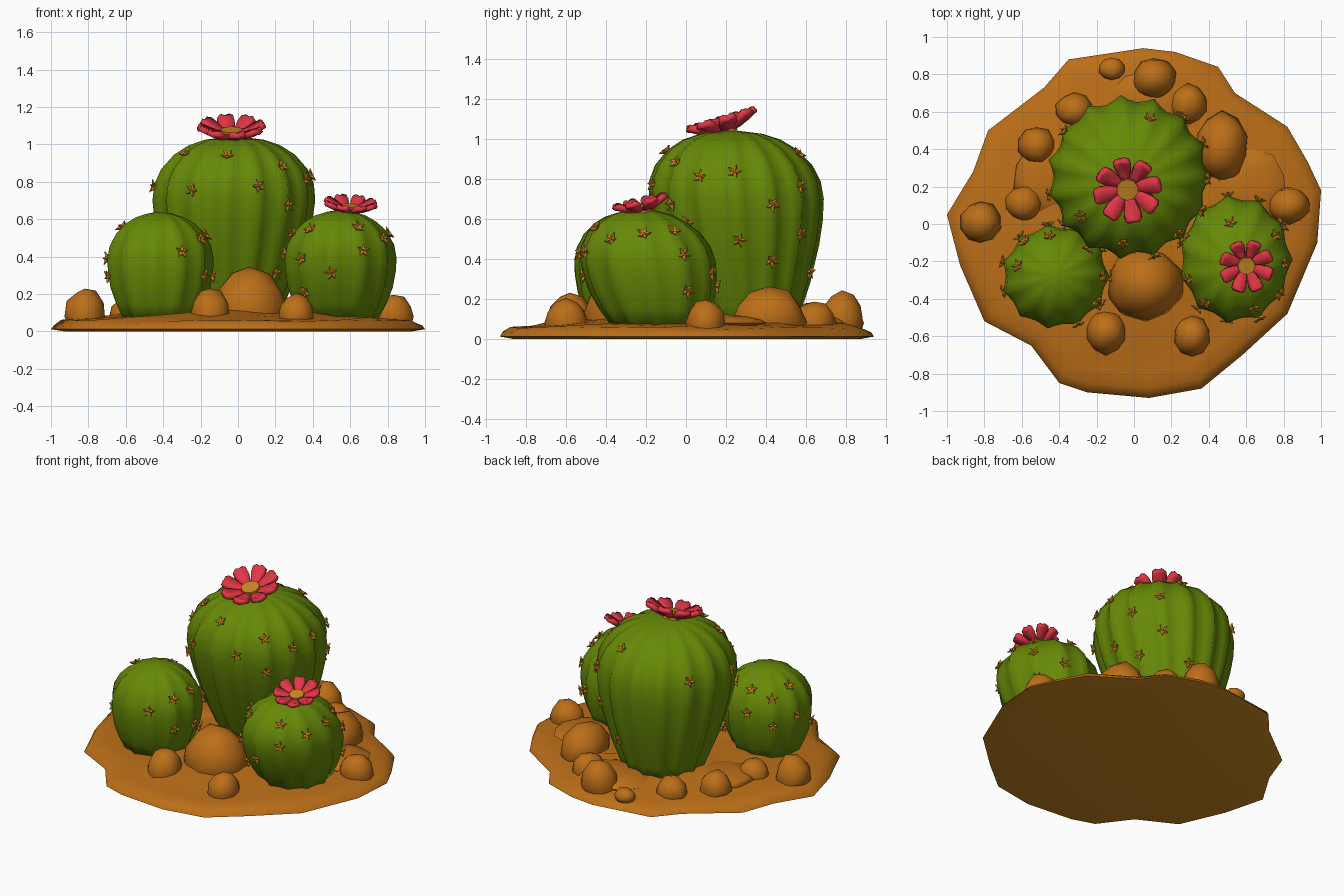
import bpy, bmesh, math, random
from math import sin, cos, pi, radians
from mathutils import Vector, Matrix

random.seed(4)
if "Cube" in bpy.data.objects:
    bpy.data.objects.remove(bpy.data.objects["Cube"])


def material(name, rgb):
    m = bpy.data.materials.new(name)
    m.use_nodes = True
    m.diffuse_color = (*rgb, 1)
    bsdf = m.node_tree.nodes["Principled BSDF"]
    bsdf.inputs["Base Color"].default_value = (*rgb, 1)
    bsdf.inputs["Roughness"].default_value = 0.9
    return m


GREEN = material("cactus green", (0.135, 0.25, 0.002))
SAND = material("desert sand", (0.5, 0.157, 0.009))
GOLD = material("thorn gold", (0.6, 0.25, 0.015))
RED = material("petal red", (0.76, 0.038, 0.06))


def finish(bm, name, mat, angle=40):
    bmesh.ops.recalc_face_normals(bm, faces=bm.faces)
    me = bpy.data.meshes.new(name)
    bm.to_mesh(me)
    bm.free()
    me.materials.append(mat)
    me.shade_smooth()
    me.set_sharp_from_angle(angle=radians(angle))
    ob = bpy.data.objects.new(name, me)
    bpy.context.collection.objects.link(ob)
    return ob


def loft(bm, rings, top):
    """Skin closed rings of points, with a fan on top and a cap below."""
    vs = [[bm.verts.new(p) for p in ring] for ring in rings]
    n = len(vs[0])
    for a, b in zip(vs, vs[1:]):
        for i in range(n):
            bm.faces.new((a[i], a[(i + 1) % n], b[(i + 1) % n], b[i]))
    tip = bm.verts.new(top)
    for i in range(n):
        bm.faces.new((vs[-1][i], vs[-1][(i + 1) % n], tip))
    bm.faces.new(vs[0][::-1])


# Sandy ground with an uneven rim and a golden underside
rim = [(1, .18), (.93, .33), (.82, .52), (.54, .7), (.45, .84), (.22, .92), (.05, .94),
       (-.35, .88), (-.48, .73), (-.78, .5), (-.86, .28), (-1, .05), (-.93, -.22),
       (-.8, -.52), (-.55, -.65), (-.4, -.85), (-.25, -.9), (.08, -.93), (.36, -.88),
       (.58, -.7), (.82, -.48), (.98, -.1)]
rings = []
for scale, z, rough in [(.93, 0, 0), (1, .012, 0), (.985, .035, .005), (.945, .055, .008),
                        (.86, .072, .012), (.7, .088, .015), (.48, .105, .015), (.2, .115, .01)]:
    rings.append([(x * scale, y * scale, z + random.uniform(-rough, rough)) for x, y in rim])
bm = bmesh.new()
loft(bm, rings, (0, 0, .115))
ground = finish(bm, "sandy_ground", SAND, 50)
ground.data.materials.append(GOLD)
for face in ground.data.polygons:
    face.material_index = int(face.normal.z < -.5)


# Rounded stones and low drifts: x, y, half width, half depth, top height
def mound(name, x, y, w, d, top):
    bm = bmesh.new()
    bmesh.ops.create_icosphere(bm, subdivisions=2, radius=1)
    for v in bm.verts:
        v.co *= random.uniform(.94, 1.05)
        v.co = (x + v.co.x * w, y + v.co.y * d, max(.04, .08 + v.co.z * (top - .08)))
    finish(bm, name, SAND, 60)


stones = [(-.82, .01, .11, .115, .235), (-.59, .11, .1, .095, .18), (-.52, .42, .1, .1, .2),
          (-.32, .61, .1, .09, .18), (-.12, .83, .07, .06, .13), (.11, .78, .12, .11, .24),
          (.29, .64, .1, .11, .19), (.47, .41, .14, .19, .265), (.83, .1, .11, .1, .2),
          (.31, -.6, .1, .11, .2), (-.15, -.58, .11, .12, .235), (.06, -.32, .21, .2, .35)]
for i, stone in enumerate(stones):
    mound(f"stone_{i + 1}", *stone)
drifts = [(.62, .2, .2, .2, .12), (-.45, .25, .2, .22, .13), (.1, .62, .25, .2, .13)]
for i, drift in enumerate(drifts):
    mound(f"sand_drift_{i + 1}", *drift)


# Flower with separate cupped petals and a golden heart
def flower(name, at, normal, radius):
    frame = Matrix.Translation(at) @ Vector(normal).to_track_quat('Z', 'Y').to_matrix().to_4x4()
    bm = bmesh.new()
    for k in range(8):
        turn = frame @ Matrix.Rotation(k * pi / 4 + .2, 4, 'Z')
        rows = []
        for r, half, z in [(.1, .05, -.05), (.45, .17, .02), (.72, .25, .13), (.92, .24, .24),
                           (1, .14, .26)]:
            rows.append([bm.verts.new(turn @ (Vector((r, s * half, z + abs(s) * .05)) * radius))
                         for s in (-1, 0, 1)])
        for a, b in zip(rows, rows[1:]):
            for j in (0, 1):
                bm.faces.new((a[j], b[j], b[j + 1], a[j + 1]))
    petals = finish(bm, name + "_petals", RED, 60)
    solid = petals.modifiers.new("thickness", 'SOLIDIFY')
    solid.thickness = radius * .17
    solid.offset = 0
    bm = bmesh.new()
    bmesh.ops.create_cone(bm, cap_ends=True, segments=10, radius1=radius * .36,
                          radius2=radius * .33, depth=radius * .3,
                          matrix=frame @ Matrix.Translation((0, 0, radius * .02)))
    finish(bm, name + "_heart", GOLD)


# Ribbed cactus with star-shaped thorns along its ridges
def cactus(name, base, crown, radius, z0, z1, profile, ribs, stretch, thorns):
    def point(t, a, r):
        cx, cy = (base[k] + (crown[k] - base[k]) * t for k in (0, 1))
        return Vector((cx + r * cos(a), cy + r * sin(a) * stretch, z0 + (z1 - z0) * t))

    def width(t):
        for (ta, ra), (tb, rb) in zip(profile, profile[1:]):
            if t <= tb:
                return radius * (ra + (rb - ra) * (t - ta) / (tb - ta))

    steps = ribs * 4
    rings = []
    for t, r in profile[:-1]:
        ring = []
        for i in range(steps):
            a = 2 * pi * i / steps
            ring.append(point(t, a, radius * r * (1 - .085 * abs(sin(a * ribs / 2)))))
        rings.append(ring)
    bm = bmesh.new()
    loft(bm, rings, point(1, 0, 0))
    finish(bm, name, GREEN, 75)

    bm = bmesh.new()
    for i in range(ribs):
        for t in ((.3, .6, .86) if i % 2 else (.45, .75)):
            if random.random() > thorns:
                continue
            t += random.uniform(-.05, .05)
            a = 2 * pi * i / ribs
            at = point(t, a, width(t))
            slope = (width(t - .04) - width(t + .04)) / (.08 * (z1 - z0))
            out = Vector((cos(a), sin(a), slope)).normalized()
            quat = out.to_track_quat('Z', 'Y')
            for k in range(5):
                b = 2 * pi * k / 5 + i
                spike = quat @ Vector((cos(b), sin(b), .4)).normalized()
                rot = spike.to_track_quat('Z', 'Y').to_matrix().to_4x4()
                bmesh.ops.create_cone(bm, cap_ends=True, segments=4, radius1=.017, radius2=.002,
                                      depth=.042, matrix=Matrix.Translation(at + spike * .019) @ rot)
    finish(bm, name + "_thorns", GOLD, 60)


tall = [(0, .57), (.1, .66), (.22, .77), (.42, .91), (.54, .97), (.65, 1), (.74, .98), (.82, .9),
        (.9, .74), (.95, .56), (.98, .36), (1, 0)]
squat = [(0, .68), (.15, .83), (.3, .94), (.45, .99), (.56, 1), (.68, .96), (.8, .83),
         (.89, .65), (.95, .45), (.985, .22), (1, 0)]
cactus("tall_cactus", (-.04, .3), (-.02, .225), .44, .06, 1.045, tall, 15, 1, .7)
cactus("right_cactus", (-.42, -.28), (-.42, -.28), .29, .06, .64, squat, 11, .97, .5)
cactus("left_cactus", (.54, -.14), (.545, -.23), .305, .06, .65, squat, 11, 1.12, .6)
flower("tall_flower", (-.035, .19, 1.05), (0, -.3, 1), .178)
flower("left_flower", (.6, -.22, .65), (.06, -.24, 1), .142)
